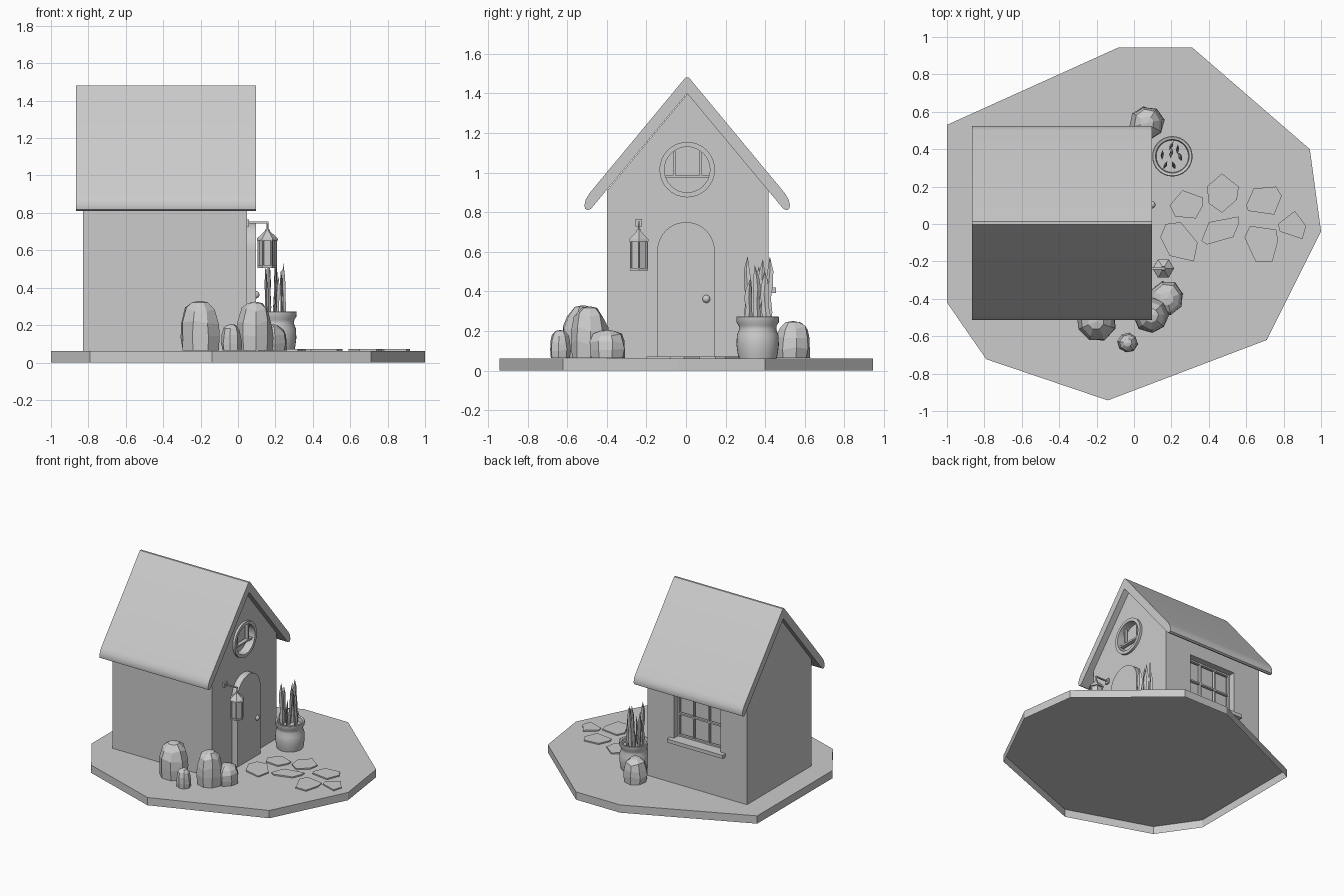
import bpy, bmesh, math, random
from mathutils import Vector

if "Cube" in bpy.data.objects:
    bpy.data.objects.remove(bpy.data.objects["Cube"])

random.seed(4)
G = 0.062                      # top of the ground slab
CY = 0.006                     # house centre line


def finish(name, bm, smooth=False):
    bmesh.ops.recalc_face_normals(bm, faces=bm.faces)
    me = bpy.data.meshes.new(name)
    bm.to_mesh(me)
    bm.free()
    ob = bpy.data.objects.new(name, me)
    bpy.context.collection.objects.link(ob)
    if smooth:
        bpy.ops.object.select_all(action='DESELECT')
        ob.select_set(True)
        bpy.context.view_layer.objects.active = ob
        bpy.ops.object.shade_smooth_by_angle(angle=math.radians(40))
    return ob


def prism(name, pts, vec, smooth=False, open_start=False):
    """Flat outline pushed along a vector; the starting face can be left open."""
    bm = bmesh.new()
    f = bm.faces.new([bm.verts.new(p) for p in pts])
    r = bmesh.ops.extrude_face_region(bm, geom=[f], use_keep_orig=True)
    bmesh.ops.translate(bm, vec=vec, verts=[v for v in r['geom'] if isinstance(v, bmesh.types.BMVert)])
    bmesh.ops.recalc_face_normals(bm, faces=bm.faces)
    if open_start:
        bmesh.ops.delete(bm, geom=[f], context='FACES_ONLY')
    return finish(name, bm, smooth)


def box(name, x, y, z):
    return prism(name, [(x[0], y[0], z[0]), (x[1], y[0], z[0]), (x[1], y[1], z[0]), (x[0], y[1], z[0])],
                 (0, 0, z[1] - z[0]))


def rings(name, rows, smooth=False, closed=False):
    """Skin over equal-length rings, capped at both ends or joined in a loop."""
    bm = bmesh.new()
    vs = [[bm.verts.new(p) for p in row] for row in rows]
    n = len(vs[0])
    for a, b in zip(vs, vs[1:] + vs[:1] if closed else vs[1:]):
        for i in range(n):
            bm.faces.new((a[i], a[(i + 1) % n], b[(i + 1) % n], b[i]))
    if not closed:
        bm.faces.new(vs[0])
        bm.faces.new(vs[-1])
    return finish(name, bm, smooth)


def circle(cx, cy, z, r, n, turn=0.0):
    return [(cx + r * math.cos(turn + i * math.tau / n), cy + r * math.sin(turn + i * math.tau / n), z)
            for i in range(n)]


def lathe(name, cx, cy, profile, n, smooth=False, turn=0.0):
    return rings(name, [circle(cx, cy, z, r, n, turn) for r, z in profile], smooth)


def wall_circle(x, y, z, r, n):
    return [(x, y + a, z + b) for a, b, _ in circle(0, 0, 0, r, n)]


def cut(ob, cutter):
    m = ob.modifiers.new('cut', 'BOOLEAN')
    m.operation, m.solver, m.object = 'DIFFERENCE', 'EXACT', cutter
    bpy.context.view_layer.objects.active = ob
    bpy.ops.object.modifier_apply(modifier=m.name)
    bpy.data.objects.remove(cutter)


# Ground slab, hollow underneath
ground = [(-.08, .945), (.31, .945), (.94, .40), (1, -.04), (.71, -.62), (-.14, -.943), (-.79, -.723),
          (-1, -.42), (-1, .53)]
prism('ground', [(x, y, 0) for x, y in ground], (0, 0, G), open_start=True)

# Stepping stones
stones = [
    [(.19, .10), (.26, .18), (.37, .14), (.37, .10), (.33, .03), (.22, .04)],
    [(.39, .20), (.47, .27), (.56, .20), (.55, .13), (.47, .06), (.40, .11)],
    [(.60, .10), (.64, .19), (.76, .20), (.79, .15), (.75, .05), (.61, .07)],
    [(.14, -.07), (.17, 0), (.25, .01), (.34, -.10), (.32, -.20), (.19, -.17)],
    [(.36, -.09), (.40, .01), (.56, .04), (.56, 0), (.53, -.07), (.39, -.11)],
    [(.59, -.07), (.62, -.01), (.76, -.03), (.77, -.09), (.74, -.20), (.65, -.20)],
    [(.77, 0), (.86, .07), (.92, -.01), (.90, -.08), (.78, -.04)]]
for i, s in enumerate(stones):
    prism(f'stepping_stone_{i + 1}', [(x, y, G) for x, y in s], (0, 0, .01))

# House walls with window recesses
W = .407
WY = .009 + W                  # outer face of the windowed side wall
house = prism('house_walls', [(-.83, .009 + y, z) for y, z in
              [(-W, G), (W, G), (W, .91), (0, 1.40), (-W, .91)]], (.877, 0, 0))
RZ = 1.015
cut(house, prism('round_cutter', wall_circle(0, CY, RZ, .118, 32), (.2, 0, 0)))
cut(house, box('side_cutter', (-.595, -.185), (WY - .09, WY + .1), (.42, .77)))

# Roof: one slope profile mirrored over the ridge
half = [(.008, 1.481), (.494, .895), (.512, .865), (.519, .835), (.516, .818), (.502, .81), (.485, .818)]
outline = half + [(0, 1.40)] + [(-y, z) for y, z in reversed(half)]
prism('roof', [(-.865, CY + y, z) for y, z in outline], (.96, 0, 0), True)

# Arched door and knob
arch = [(.145 * math.cos(i * math.pi / 20), .605 + .145 * math.sin(i * math.pi / 20)) for i in range(21)]
prism('door', [(.03, y, z) for y, z in [(-.145, G), (.145, G)] + arch], (.067, 0, 0), True)
bm = bmesh.new()
bmesh.ops.create_uvsphere(bm, u_segments=16, v_segments=10, radius=.02)
bmesh.ops.translate(bm, vec=(.095, .103, .362), verts=bm.verts)
finish('door_knob', bm, True)

# Round gable window: ring and bars
rings('round_window_frame', [wall_circle(x, CY, RZ, r, 32) for x, r in
      [(.02, .115), (.065, .115), (.065, .14), (.02, .14)]], True, True)
box('round_window_rail', (.015, .045), (CY - .115, CY + .115), (.972, .986))
for i, y in enumerate((-.06, .075)):
    box(f'round_window_bar_{i + 1}', (.015, .04), (y - .006, y + .006), (.98, 1.11))

# Side window: glazing bars set deep in the recess, and sill
fy = (WY - .07, WY - .05)
for i, x in enumerate((-.588, -.458, -.322, -.192)):
    box(f'side_window_upright_{i + 1}', (x - .006, x + .006), fy, (.42, .77))
for i, z in enumerate((.427, .60, .763)):
    box(f'side_window_crossbar_{i + 1}', (-.595, -.185), fy, (z - .006, z + .006))
box('side_window_sill', (-.64, -.15), (WY - .08, .455), (.392, .42))

# Hanging lantern
LX, LY = .157, -.238
box('lantern_plate', (.045, .06), (LY - .017, LY + .017), (.728, .765))
box('lantern_arm', (.05, LX + .006), (LY - .005, LY + .005), (.744, .753))
lathe('lantern_hook', LX, LY, [(.005, .69), (.005, .75)], 6)
lathe('lantern_cap', LX, LY, [(.057, .652), (.055, .664), (.014, .702), (.012, .712)], 6)
lathe('lantern_glass', LX, LY, [(.042, .515), (.042, .66)], 6)
lathe('lantern_base', LX, LY, [(.052, .506), (.052, .518)], 6)
for i, (x, y, z) in enumerate(circle(LX, LY, .51, .046, 6)):
    lathe(f'lantern_post_{i + 1}', x, y, [(.006, z), (.006, .657)], 6)

# Plant pot
PX, PY = .205, .362
lathe('plant_pot', PX, PY, [(.096, G), (.102, .09), (.107, .13), (.105, .18), (.094, .208), (.096, .228),
      (.107, .245), (.108, .27), (.104, .274), (.09, .27), (.086, .235)], 32, True)

# Upright wavy leaves: foot x, y, tip z, lean
leaves = [(-.052, .01, .525, -.005), (-.01, .05, .575, .01), (.045, .0, .53, -.008), (-.012, .01, .56, .014),
          (-.035, -.045, .575, -.006), (.005, -.05, .46, .006), (.03, .04, .50, -.005)]
for k, (dx, dy, tip, lean) in enumerate(leaves):
    rows = []
    for t, w in [(0, .014), (.2, .022), (.4, .017), (.6, .022), (.8, .016), (1, .001)]:
        z = .225 + t * (tip - .225)
        x, y = PX + dx + lean * t, PY + dy + lean * t * 1.3 + .004 * math.sin(9 * t + k)
        a = .5 * math.sin(k * 2.1)
        u, v = Vector((math.sin(a), math.cos(a), 0)) * w, Vector((math.cos(a), -math.sin(a), 0)) * w * .35
        c = Vector((x, y, z))
        rows.append([c + u, c + v, c - u, c - v])
    rings(f'leaf_{k + 1}', rows)

# Faceted boulders: x, y, radius, top
for k, (x, y, r, top) in enumerate([(.07, .54, .09, .25), (-.203, -.52, .106, .33), (-.034, -.635, .053, .205),
                                    (.092, -.488, .094, .325), (.174, -.397, .092, .205)]):
    h = top - G
    rows = []
    for s, t in [(.97, .01), (1.03, .3), (1.0, .58), (.8, .84), (.42, .97), (.04, 1.0)]:
        rows.append([(x + (px - x) * random.uniform(.92, 1.05), y + (py - y) * random.uniform(.92, 1.05),
                      pz + h * random.uniform(-.07, .04) * (.1 < t < .9))
                     for px, py, pz in circle(x, y, G + h * t, r * s, 8, k + .2)])
    rings(f'boulder_{k + 1}', rows)
